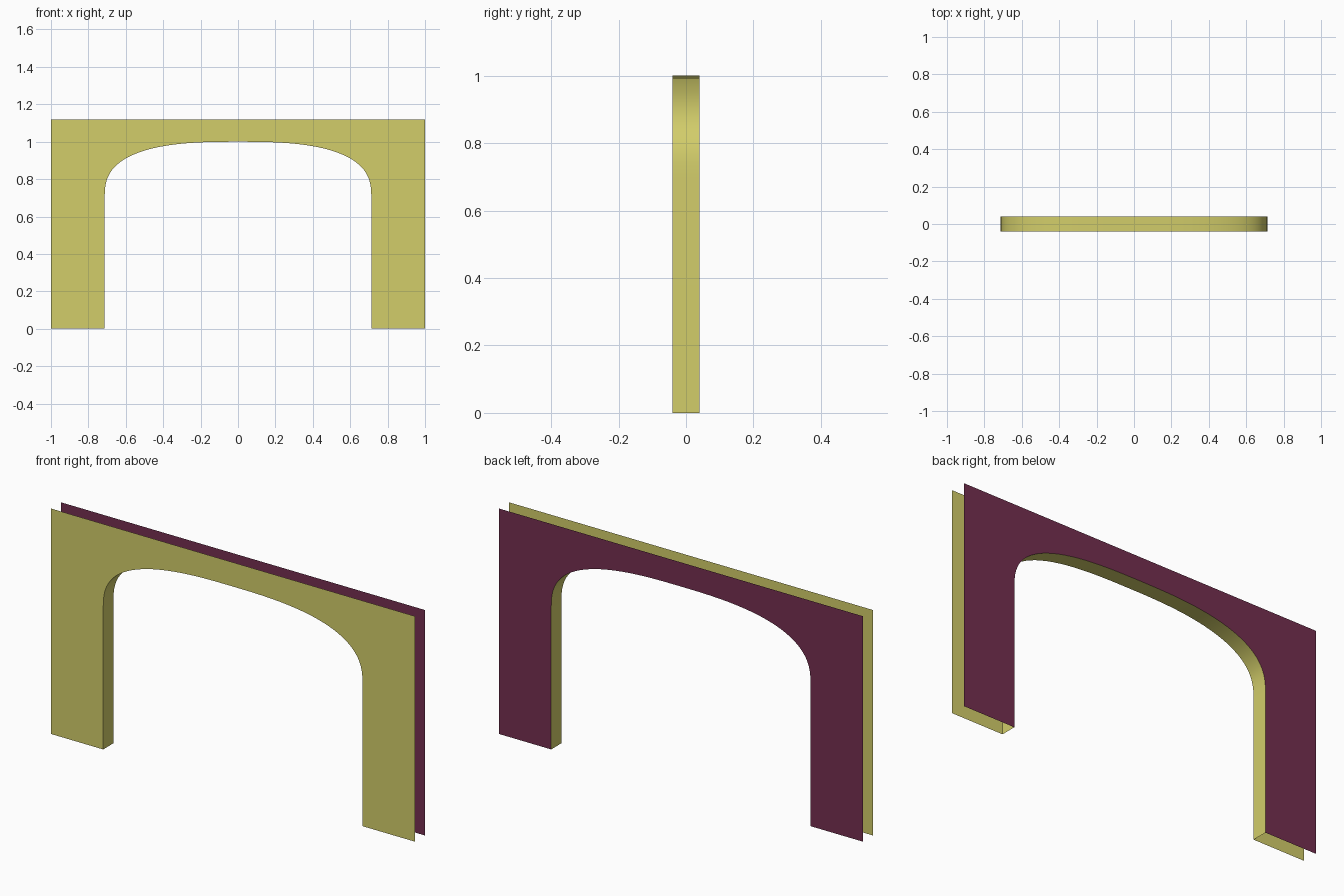
import bpy, bmesh, math

cube = bpy.data.objects.get("Cube")
if cube:
    bpy.data.objects.remove(cube, do_unlink=True)

HALF_WIDTH, HEIGHT, HALF_DEPTH = 1.0, 1.12, 0.04
OPENING, SPRING, CROWN = 0.713, 0.70, 1.0
POWER, STEPS = 2.75, 48


def material(name, rgb):
    m = bpy.data.materials.new(name)
    m.use_nodes = True
    m.diffuse_color = (*rgb, 1)
    bsdf = next(n for n in m.node_tree.nodes if n.type == 'BSDF_PRINCIPLED')
    bsdf.inputs["Base Color"].default_value = (*rgb, 1)
    return m


def arch_profile():
    """Opening edge from the right foot over the crown to the left foot."""
    points = [(-OPENING, 0)]
    for i in range(STEPS + 1):
        a = math.pi * (1 - i / STEPS)
        c, s = math.cos(a), max(math.sin(a), 0)
        x = math.copysign(abs(c) ** (2 / POWER), c) * OPENING
        points.append((x, SPRING + (CROWN - SPRING) * s ** (2 / POWER)))
    points.append((OPENING, 0))
    return points


def finish(name, bm, mat):
    mesh = bpy.data.meshes.new(name)
    bm.to_mesh(mesh)
    bm.free()
    mesh.materials.append(mat)
    obj = bpy.data.objects.new(name, mesh)
    bpy.context.collection.objects.link(obj)
    return obj


def wall_sheet(name, y, mat):
    """Thin sheet with the arch cut out of its lower edge."""
    outline = arch_profile() + [(HALF_WIDTH, 0), (HALF_WIDTH, HEIGHT),
                                (-HALF_WIDTH, HEIGHT), (-HALF_WIDTH, 0)]
    bm = bmesh.new()
    face = bm.faces.new([bm.verts.new((x, y, z)) for x, z in outline])
    face.normal_update()
    if face.normal.y * y < 0:
        face.normal_flip()
    bmesh.ops.triangulate(bm, faces=[face])
    return finish(name, bm, mat)


def arch_lining(name, mat):
    """Strip joining both sheets around the opening."""
    bm = bmesh.new()
    rows = [[bm.verts.new((x, y, z)) for y in (-HALF_DEPTH, HALF_DEPTH)]
            for x, z in arch_profile()]
    for a, b in zip(rows, rows[1:]):
        face = bm.faces.new((a[0], a[1], b[1], b[0]))
        face.smooth = True
        face.normal_update()
        # Face the inside of the opening
        centre = face.calc_center_median()
        if face.normal.x * centre.x + face.normal.z * (centre.z - SPRING / 2) > 0:
            face.normal_flip()
    return finish(name, bm, mat)


yellow = material("olive yellow", (0.645, 0.61, 0.144))
maroon = material("maroon", (0.174, 0.028, 0.08))

wall_sheet("front_wall", -HALF_DEPTH, yellow)
wall_sheet("back_wall", HALF_DEPTH, maroon)
arch_lining("arch_lining", yellow)
